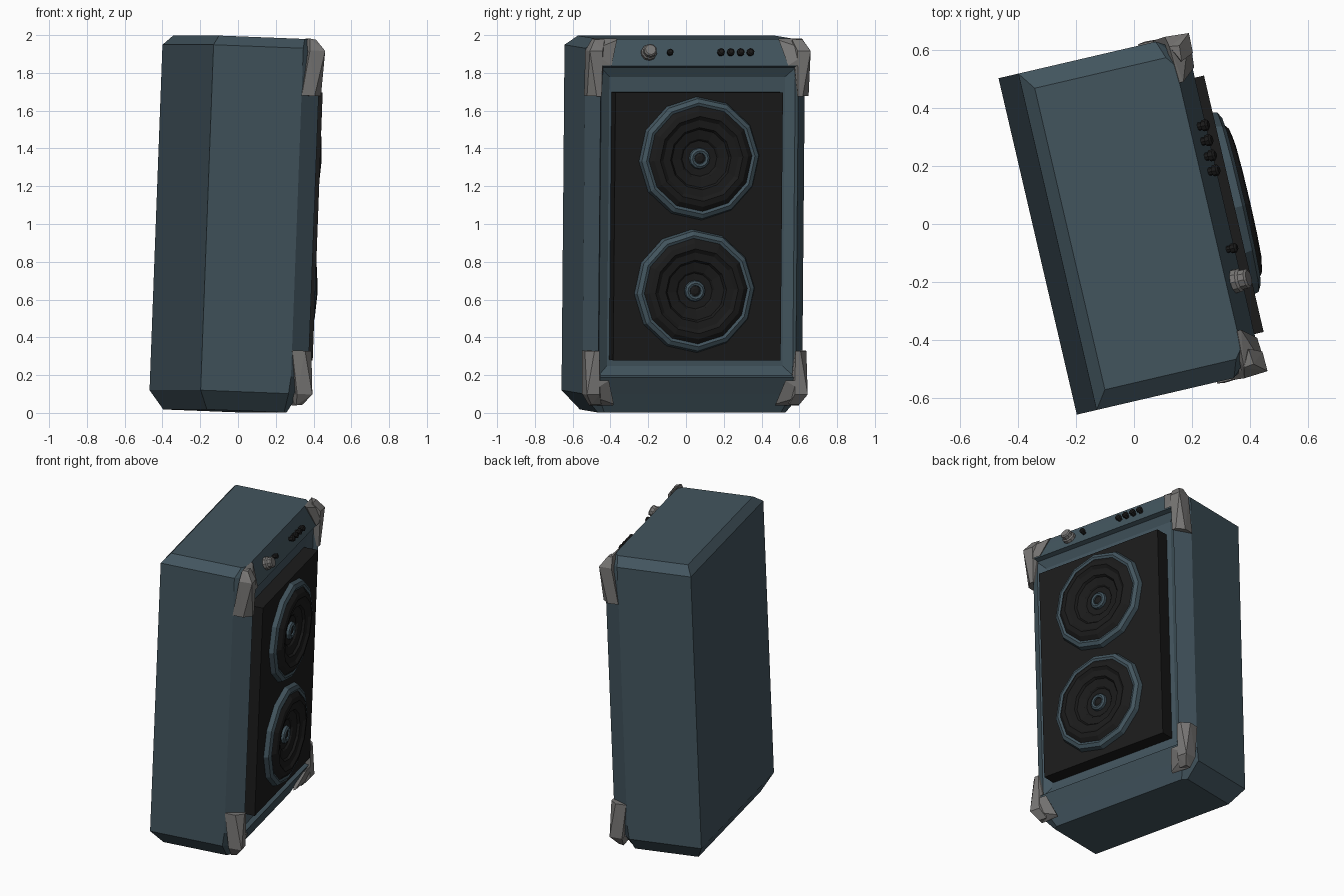
import bpy, bmesh, math
from mathutils import Matrix, Vector

if "Cube" in bpy.data.objects:
    bpy.data.objects.remove(bpy.data.objects["Cube"])

# Cabinet frame: local x = depth (front is +x), y = width, z = up; turned and leaning forward
M = (Matrix.Translation((0, 0, 0.998)) @ Matrix.Rotation(math.radians(13.1), 4, 'Z')
     @ Matrix.Rotation(math.radians(2.2), 4, 'Y'))


def material(name, rgb):
    m = bpy.data.materials.new(name)
    m.diffuse_color = (*rgb, 1)
    m.use_nodes = True
    m.node_tree.nodes["Principled BSDF"].inputs["Base Color"].default_value = m.diffuse_color
    return m


TEAL = material("teal_shell", (0.055, 0.09, 0.112))
BLACK = material("black_cloth", (0.011, 0.011, 0.011))
GREY = material("grey_metal", (0.19, 0.185, 0.18))


def finish(name, bm, mat):
    bmesh.ops.recalc_face_normals(bm, faces=bm.faces)
    me = bpy.data.meshes.new(name)
    bm.to_mesh(me)
    bm.free()
    me.materials.append(mat)
    ob = bpy.data.objects.new(name, me)
    bpy.context.collection.objects.link(ob)
    ob.matrix_world = M
    return ob


def bridge(bm, a, b):
    n = len(a)
    return [bm.faces.new((a[i], a[(i + 1) % n], b[(i + 1) % n], b[i])) for i in range(n)]


# Cabinet: stacked rings (z, back x, side-front x, front x, half width, front half width)
rings = [(-0.99, -0.25, 0.17, 0.19, 0.51, 0.48),
         (-0.89, -0.308, 0.17, 0.24, 0.597, 0.525),
         (-0.80, -0.308, 0.18, 0.287, 0.597, 0.537),
         (0.85, -0.308, 0.18, 0.287, 0.597, 0.537),
         (0.94, -0.308, 0.18, 0.248, 0.597, 0.53),
         (0.99, -0.266, 0.20, 0.226, 0.535, 0.50)]
bm = bmesh.new()
loops = []
for z, xb, xs, xf, w, wf in rings:
    pts = [(xb, -w), (xs, -w), (xf, -wf), (xf, wf), (xs, w), (xb, w)]
    loops.append([bm.verts.new((x, y, z)) for x, y in pts])
sides = [bridge(bm, a, b) for a, b in zip(loops, loops[1:])]
bm.faces.new(loops[0])
bm.faces.new(loops[-1])
bmesh.ops.recalc_face_normals(bm, faces=bm.faces)
# Recessed baffle opening: steep lip, then a sloping border
front = sides[2][2]
bmesh.ops.inset_individual(bm, faces=[front], thickness=0.014, depth=-0.03)
bmesh.ops.inset_individual(bm, faces=[front], thickness=0.07, depth=-0.025)
finish("cabinet", bm, TEAL)

# Speaker cloth panel
bm = bmesh.new()
bmesh.ops.create_cube(bm, size=1)
bmesh.ops.scale(bm, vec=(0.10, 0.91, 1.418), verts=bm.verts)
bmesh.ops.translate(bm, vec=(0.275, -0.01, 0.001), verts=bm.verts)
finish("cloth_panel", bm, BLACK)


def lathe(name, profile, centre, mat, sides=12, axis=Vector((1, 0, 0)), turn=0.05):
    """Spin (radius, height) points round the given axis."""
    bm = bmesh.new()
    rot = Vector((0, 0, 1)).rotation_difference(axis).to_matrix()
    prev = None
    for r, h in profile:
        ring = []
        for i in range(sides):
            a = 2 * math.pi * i / sides + turn
            p = rot @ Vector((r * math.cos(a), r * math.sin(a), h))
            ring.append(bm.verts.new(p + Vector(centre)))
        if prev:
            bridge(bm, prev, ring)
        else:
            first = ring
        prev = ring
    bm.faces.new(first)
    bm.faces.new(prev)
    return finish(name, bm, mat)


# Two speakers: teal rim, black stepped cone, teal hub with black centre
for label, y, z in (("upper", -0.008, 0.362), ("lower", -0.027, -0.34)):
    c = (0.322, y, z)
    lathe(label + "_speaker_rim", [(0.328, 0), (0.318, 0.032), (0.295, 0.044), (0.275, 0.036),
                                   (0.27, 0.005)], c, TEAL)
    lathe(label + "_speaker_cone", [(0.28, 0), (0.28, 0.038), (0.255, 0.058), (0.225, 0.064),
                                    (0.205, 0.05), (0.165, 0.046), (0.155, 0.032),
                                    (0.105, 0.022), (0.095, 0.012), (0.05, 0.01)], c, BLACK)
    lathe(label + "_speaker_hub", [(0.058, 0.005), (0.054, 0.026), (0.042, 0.034),
                                   (0.03, 0.03), (0.028, 0.018)], c, TEAL)
    lathe(label + "_hub_centre", [(0.027, 0.01), (0.027, 0.022), (0.015, 0.028)], c, BLACK)

# Corner guards: an upright leg and a cross leg, mirrored to four corners
upright = [(0.18, 0.602, 0.69), (0.25, 0.602, 0.69), (0.294, 0.56, 0.69), (0.294, 0.533, 0.69),
           (0.19, 0.54, 0.69), (0.215, 0.606, 0.93), (0.299, 0.60, 0.93), (0.297, 0.53, 0.93),
           (0.22, 0.57, 0.993), (0.255, 0.565, 0.988), (0.25, 0.51, 0.988)]
cross = [(0.226, 0.44, 0.993), (0.24, 0.44, 0.985), (0.293, 0.48, 0.853), (0.294, 0.535, 0.853),
         (0.299, 0.60, 0.93), (0.22, 0.57, 0.993), (0.215, 0.606, 0.93), (0.20, 0.50, 0.93)]
for ylabel, sy in (("left", -1), ("right", 1)):
    for zlabel, sz in (("top", 1), ("bottom", -0.957)):
        bm = bmesh.new()
        for leg in (upright, cross):
            vs = [bm.verts.new((x, y * sy, z * sz)) for x, y, z in leg]
            hull = bmesh.ops.convex_hull(bm, input=vs)
            junk = {g for g in hull["geom_interior"] if isinstance(g, bmesh.types.BMVert)}
            bmesh.ops.delete(bm, geom=list(junk), context='VERTS')
        finish(f"{zlabel}_{ylabel}_corner_guard", bm, GREY)

# Controls on the sloping top strip
tilt = Vector((0.14, 0, 0.061)).normalized()
lathe("main_knob", [(0.042, -0.01), (0.042, 0.022), (0.035, 0.03), (0.035, 0.052), (0.028, 0.058)],
      (0.255, -0.272, 0.915), GREY, 10, tilt)
for i, y in enumerate((-0.159, 0.117, 0.17, 0.224, 0.277)):
    r = 0.017 if i == 0 else 0.02
    lathe(f"small_knob_{i + 1}", [(r * 0.7, -0.01), (r * 0.7, 0.018), (r, 0.02), (r, 0.036), (r * 0.6, 0.042)],
          (0.255, y, 0.912), BLACK, 8, tilt)
